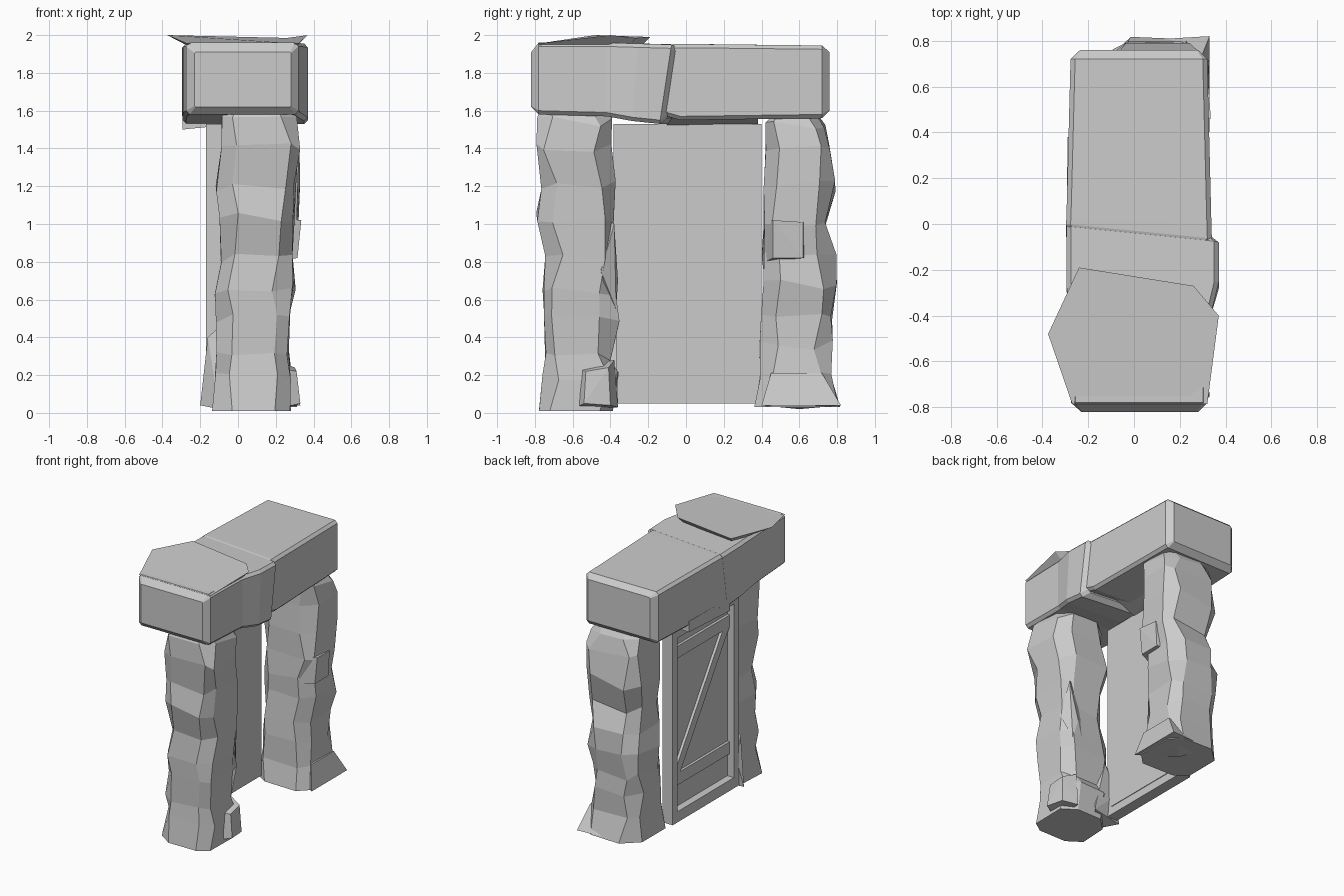
import bpy, bmesh, math, random
from mathutils import Vector

random.seed(7)


def finish(name, bm):
    bmesh.ops.recalc_face_normals(bm, faces=bm.faces)
    me = bpy.data.meshes.new(name)
    bm.to_mesh(me)
    bm.free()
    ob = bpy.data.objects.new(name, me)
    bpy.context.collection.objects.link(ob)
    return ob


def loft(name, rings):
    """Skin a stack of point rings and cap both ends."""
    bm = bmesh.new()
    vs = [[bm.verts.new(p) for p in r] for r in rings]
    for a, b in zip(vs, vs[1:]):
        n = len(a)
        for i in range(n):
            bm.faces.new((a[i], a[(i + 1) % n], b[(i + 1) % n], b[i]))
    bm.faces.new(vs[0])
    bm.faces.new(vs[-1])
    return finish(name, bm)


def box(name, x0, x1, y0, y1, z0, z1):
    return loft(name, [[(x0, y0, z), (x1, y0, z), (x1, y1, z), (x0, y1, z)] for z in (z0, z1)])


def hull(name, pts):
    bm = bmesh.new()
    for p in pts:
        bm.verts.new(p)
    bmesh.ops.convex_hull(bm, input=bm.verts)
    return finish(name, bm)


def pillar(name, rows):
    """Rough eight-sided stone column; rows are z, x0, x1, y0, y1."""
    rings = []
    for k, (z, x0, x1, y0, y1) in enumerate(rows):
        cx, cy, hx, hy = (x0 + x1) / 2, (y0 + y1) / 2, (x1 - x0) / 2, (y1 - y0) / 2
        ring = []
        for sx, sy, flip in ((1, -1, 0), (1, -1, 1), (1, 1, 1), (1, 1, 0),
                             (-1, 1, 0), (-1, 1, 1), (-1, -1, 1), (-1, -1, 0)):
            c, o = random.uniform(.45, .78), random.uniform(.93, 1.0)
            u, v = (o, c) if flip else (c, o)
            dz = 0 if k in (0, len(rows) - 1) else random.uniform(-.03, .03)
            ring.append((cx + sx * u * hx, cy + sy * v * hy, z + dz))
        rings.append(ring)
    return loft(name, rings)


# Stone pillars
pillar("front_pillar", [
    (.01, -.14, .29, -.79, -.38), (.20, -.13, .28, -.76, -.35), (.30, -.12, .27, -.75, -.40),
    (.50, -.12, .28, -.76, -.35), (.64, -.13, .29, -.76, -.37), (.82, -.10, .29, -.75, -.38),
    (1.03, -.11, .30, -.80, -.37), (1.2, -.13, .31, -.77, -.37), (1.4, -.09, .33, -.80, -.39),
    (1.54, -.10, .32, -.79, -.39), (1.60, -.07, .29, -.77, -.42)])
pillar("back_pillar", [
    (.03, -.14, .32, .36, .82), (.21, -.12, .29, .39, .77), (.36, -.13, .28, .39, .78),
    (.52, -.12, .28, .39, .78), (.68, -.14, .31, .41, .80), (.85, -.11, .30, .40, .80),
    (1.0, -.11, .32, .41, .74), (1.2, -.14, .33, .40, .80), (1.4, -.11, .33, .41, .77),
    (1.52, -.10, .31, .42, .74), (1.59, -.06, .27, .47, .69)])

# Broken stones stuck to the pillars
hull("front_foot_stone", [(.2, -.6, .02), (.33, -.54, .05), (.31, -.40, .04), (.2, -.36, .03),
                          (.2, -.58, .24), (.31, -.53, .22), (.3, -.41, .24), (.2, -.38, .28)])
hull("front_side_stone", [(-.20, -.40, .04), (-.1, -.52, .02), (.05, -.36, .05), (-.16, -.37, .24),
                          (-.16, -.42, .40), (-.05, -.37, .45), (-.05, -.45, .5)])
hull("front_inner_shard", [(.12, -.38, .45), (.24, -.37, .55), (.2, -.36, .7), (.26, -.38, 1.0),
                           (.15, -.45, 1.05), (.1, -.42, .8), (.29, -.45, .75)])
hull("back_shard", [(.2, .42, .8), (.315, .46, .82), (.315, .62, .82), (.2, .64, .82),
                    (.2, .42, 1.02), (.335, .46, 1.02), (.325, .62, 1.01), (.2, .64, 1.0)])
hull("back_foot_corner", [(.1, .6, .02), (.33, .82, .04), (.33, .40, .04), (.0, .8, .04),
                          (.2, .6, .22), (.29, .72, .21), (.29, .45, .21)])


# Lintel: chamfered block lofted along y, split by a slanted crack
def section(y, x0, x1, z0, z1, slant=0, c=.02):
    pts = [(x0 + c, z0), (x1 - c, z0), (x1, z0 + c), (x1, z1 - c),
           (x1 - c, z1), (x0 + c, z1), (x0, z1 - c), (x0, z0 + c)]
    return [(x, y + slant * ((z - 1.75) * .15 - x * .1), z) for x, z in pts]


loft("lintel_front", [section(-.82, -.23, .28, 1.62, 1.91, c=.005),
                      section(-.78, -.275, .32, 1.58, 1.96),
                      section(-.42, -.29, .33, 1.57, 1.96),
                      section(-.25, -.295, .37, 1.545, 1.955, .5),
                      section(-.07, -.295, .37, 1.53, 1.95, 1),
                      section(-.04, -.28, .33, 1.56, 1.93, 1)])
loft("lintel_back", [section(-.10, -.28, .32, 1.57, 1.94, 1),
                     section(-.06, -.297, .34, 1.575, 1.953, 1),
                     section(.0, -.295, .338, 1.55, 1.953, .5),
                     section(.72, -.277, .32, 1.56, 1.945),
                     section(.76, -.235, .28, 1.60, 1.91, c=.005)])
hull("lintel_underside", [(-.295, -.1, 1.6), (-.295, -.1, 1.50), (-.1, -.1, 1.52), (.1, -.1, 1.57),
                          (-.29, .38, 1.6), (-.29, .38, 1.52), (-.1, .38, 1.53), (.1, .38, 1.57)])

# Overhanging broken slab on the front half of the lintel
top = [(-.27, -.785, 1.955), (.32, -.785, 1.955), (.37, -.4, 2.0),
       (.26, -.27, 1.985), (-.24, -.19, 1.99), (-.375, -.48, 2.0)]
low = [(-.25, -.77, 1.94), (.3, -.77, 1.94), (.31, -.4, 1.94),
       (.2, -.29, 1.94), (-.21, -.24, 1.94), (-.26, -.48, 1.94)]
loft("top_slab", [low, top])

# Door frame and panel
fx0, fx1 = -.17, -.085
box("door_jamb_front", fx0, fx1, -.385, -.325, .05, 1.53)
box("door_jamb_back", fx0, fx1, .345, .40, .05, 1.53)
box("door_sill", fx0, fx1, -.34, .36, .05, .13)
box("door_head", fx0, fx1, -.34, .36, 1.43, 1.53)
box("door_panel", -.115, -.08, -.34, .36, .11, 1.45)

# Z brace on the left face of the door
box("brace_low", -.135, -.11, -.33, .35, .30, .39)
box("brace_high", -.135, -.11, -.33, .35, 1.25, 1.34)
a, b = Vector((0, .30, .39)), Vector((0, -.28, 1.25))
side = Vector((0, .04, .0))
loft("brace_diagonal", [[p + s + Vector((x, 0, 0)) for x, s in
                         ((-.135, -side), (-.11, -side), (-.11, side), (-.135, side))] for p in (a, b)])
